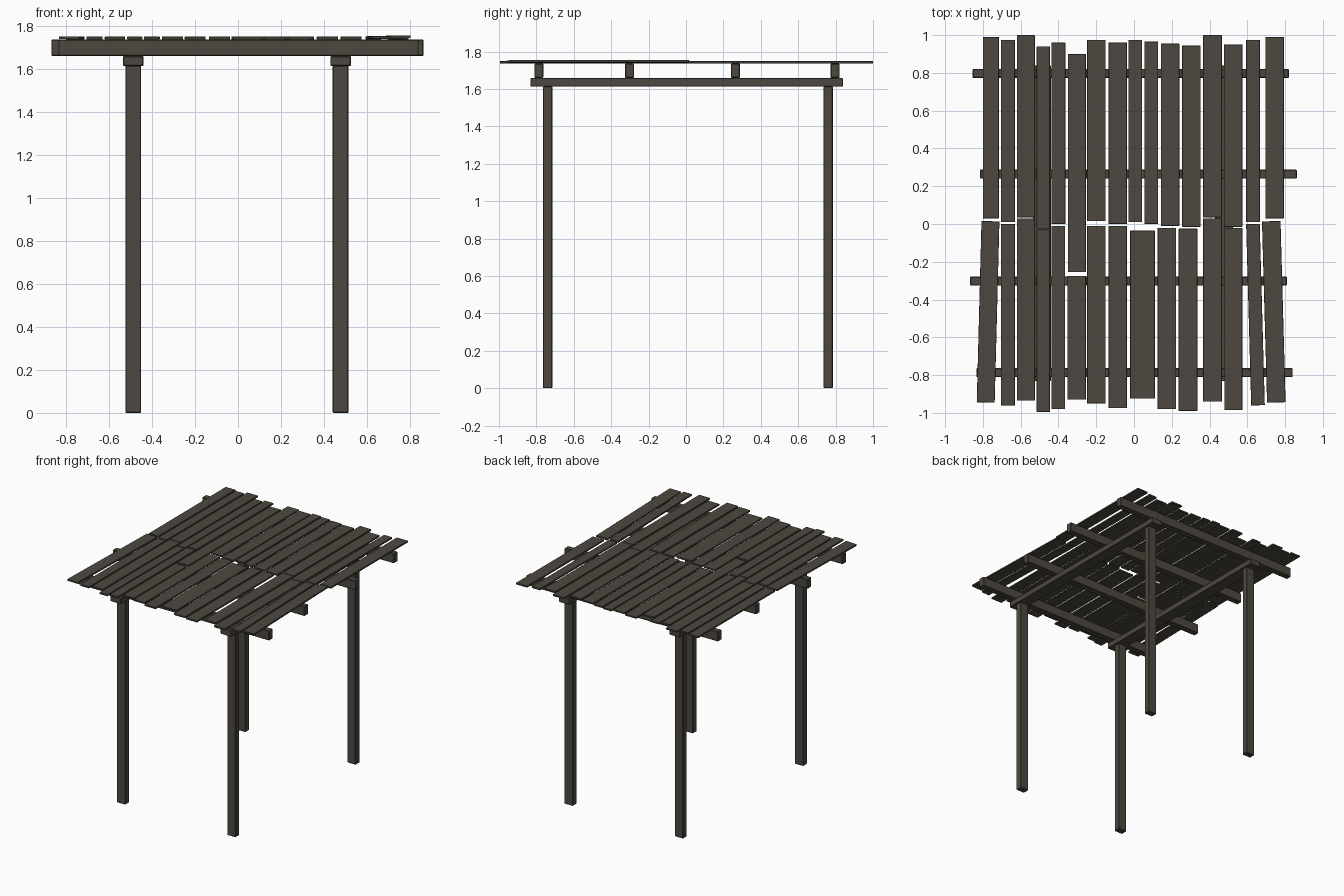
import bpy, math

wood = bpy.data.materials.new("weathered dark wood")
wood.diffuse_color = (0.075, 0.066, 0.051, 1)


def box(name, x0, x1, y0, y1, z0, z1, bevel=0.004, rot=(0, 0, 0)):
    """Bevelled timber between the given limits, turned about its centre."""
    bpy.ops.mesh.primitive_cube_add(
        size=1, location=((x0 + x1) / 2, (y0 + y1) / 2, (z0 + z1) / 2))
    ob = bpy.context.object
    ob.name = name
    ob.scale = (x1 - x0, y1 - y0, z1 - z0)
    bpy.ops.object.transform_apply(location=False, rotation=False, scale=True)
    ob.rotation_euler = rot
    mod = ob.modifiers.new("edge", 'BEVEL')
    mod.width, mod.segments = bevel, 1
    ob.data.materials.append(wood)
    return ob


# posts and the side beams they carry
for side, x in (("left", -0.487), ("right", 0.477)):
    for end, y in (("front", -0.74), ("back", 0.76)):
        box(f"{end}_{side}_post", x - 0.037, x + 0.037, y - 0.025, y + 0.025, 0, 1.614)
    box(f"{side}_beam", x - 0.048, x + 0.048, -0.832, 0.84, 1.612, 1.659)

# cross rafters: y centre, x start, x end
for i, (y, x0, x1) in enumerate([(-0.787, -0.835, 0.84), (-0.302, -0.868, 0.81),
                                 (0.264, -0.815, 0.862), (0.797, -0.855, 0.82)]):
    box(f"rafter_{i + 1}", x0, x1, y - 0.024, y + 0.024, 1.659, 1.736)

# roof planks: x start, x end, y start, y end
back = [(-.80, -.715, .03, .99), (-.705, -.63, .01, .975), (-.62, -.525, .035, 1.0),
        (-.515, -.445, -.025, .94), (-.438, -.363, 0, .96), (-.35, -.255, -.255, .90),
        (-.248, -.15, .015, .975), (-.135, -.037, 0, .96), (-.03, .043, .01, .975),
        (.055, .128, 0, .965), (.142, .24, -.01, .955), (.255, .353, -.015, .945),
        (.366, .465, .035, 1.0), (.476, .574, -.015, .95), (.594, .666, .01, .975),
        (.695, .793, .03, .99)]
for i, (x0, x1, y0, y1) in enumerate(back):
    box(f"back_plank_{i + 1}", x0, x1, y0, y1, 1.736, 1.749, 0.0015)

# front row also has a slight turn (degrees) and lift for the loose planks
front = [(-.82, -.725, -.945, .015, -1.5, .001), (-.705, -.63, -.96, 0, 0, 0),
         (-.62, -.525, -.935, .03, 0, 0), (-.515, -.445, -.995, -.03, 0, 0),
         (-.438, -.365, -.98, -.01, 0, 0), (-.353, -.255, -.93, -.275, 0, 0),
         (-.248, -.15, -.95, -.01, 0, 0), (-.135, -.037, -.975, -.01, 0, 0),
         (-.02, .11, -.925, -.035, 0, 0), (.125, .223, -.98, -.02, 0, 0),
         (.236, .335, -.99, -.025, 0, 0), (.366, .465, -.94, .03, 0, 0),
         (.478, .574, -.985, -.02, 0, 0), (.607, .679, -.96, 0, 1.6, .002),
         (.691, .789, -.945, .015, 1.6, .005)]
for i, (x0, x1, y0, y1, turn, lift) in enumerate(front):
    box(f"front_plank_{i + 1}", x0, x1, y0, y1, 1.736 + lift, 1.749 + lift, 0.0015,
        (0, -lift * 5, math.radians(turn)))
